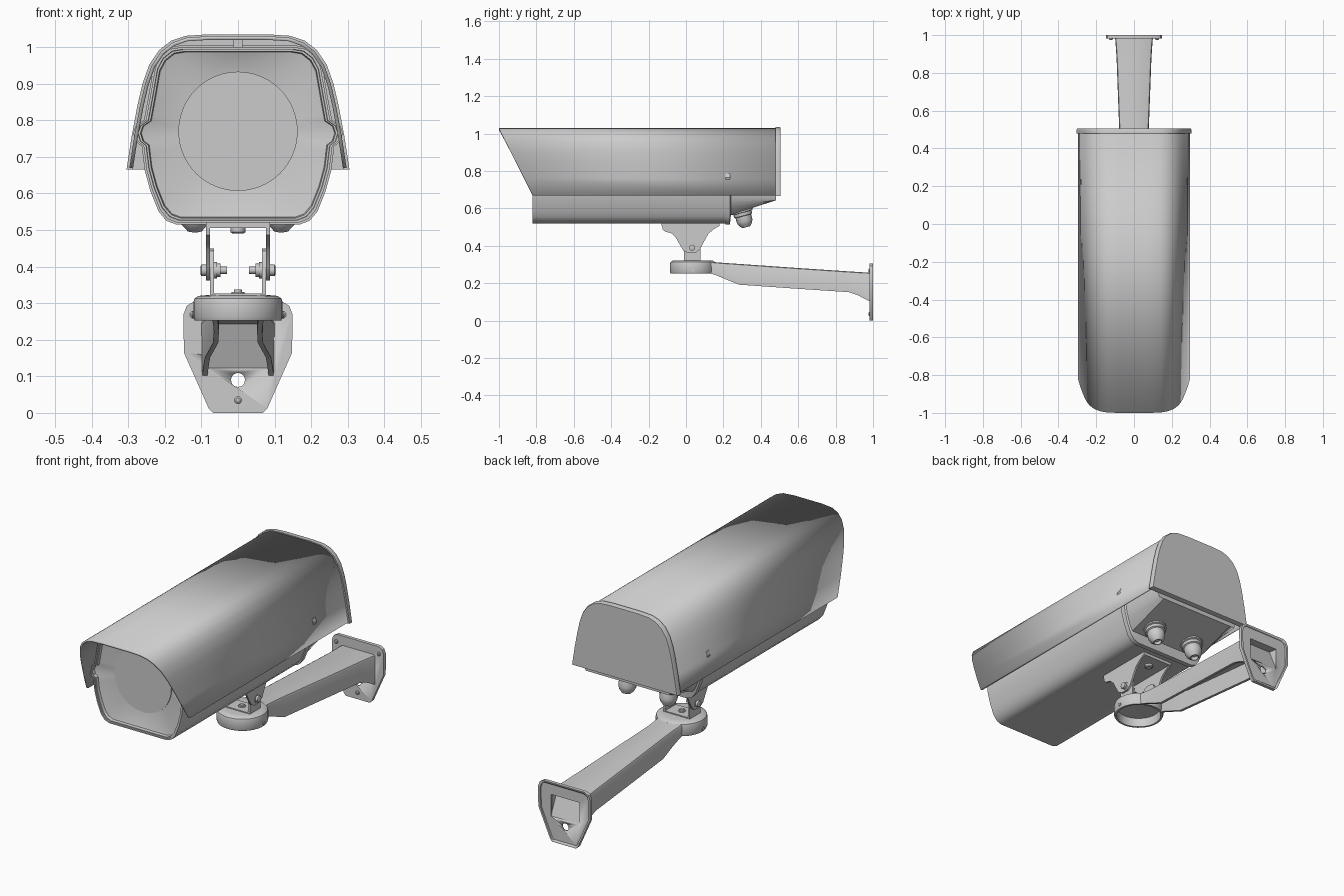
import bpy, bmesh, math
from mathutils import Vector, Matrix

if "Cube" in bpy.data.objects:
    bpy.data.objects.remove(bpy.data.objects["Cube"])

grey = bpy.data.materials.new("light grey metal")
grey.diffuse_color = (0.6, 0.6, 0.6, 1)
grey.use_nodes = True
grey.node_tree.nodes["Principled BSDF"].inputs["Base Color"].default_value = grey.diffuse_color


def make(name, bm, angle=35):
    bmesh.ops.remove_doubles(bm, verts=bm.verts, dist=1e-5)
    bmesh.ops.recalc_face_normals(bm, faces=bm.faces)
    me = bpy.data.meshes.new(name)
    bm.to_mesh(me)
    bm.free()
    ob = bpy.data.objects.new(name, me)
    bpy.context.collection.objects.link(ob)
    me.materials.append(grey)
    bpy.ops.object.select_all(action='DESELECT')
    ob.select_set(True)
    bpy.context.view_layer.objects.active = ob
    bpy.ops.object.shade_smooth_by_angle(angle=math.radians(angle))
    return ob


def loft(name, rings, closed=True, caps=True, angle=35):
    """Skin a list of equal-length point rings."""
    bm = bmesh.new()
    vs = [[bm.verts.new(p) for p in r] for r in rings]
    n = len(rings[0])
    for a, b in zip(vs, vs[1:]):
        for i in range(n if closed else n - 1):
            j = (i + 1) % n
            bm.faces.new((a[i], a[j], b[j], b[i]))
    if caps:
        bm.faces.new(vs[0])
        bm.faces.new(vs[-1])
    return make(name, bm, angle)


def prism_y(name, pts, y0, y1):
    return loft(name, [[(x, y, z) for x, z in pts] for y in (y0, y1)])


def prism_x(name, pts, x0, x1):
    return loft(name, [[(x, y, z) for y, z in pts] for x in (x0, x1)])


def box(name, x0, x1, y0, y1, z0, z1):
    return prism_y(name, [(x0, z0), (x1, z0), (x1, z1), (x0, z1)], y0, y1)


def lathe(name, profile, origin, axis, n=24, caps=True):
    """Revolve (radius, height) pairs around an axis."""
    m = Matrix.Translation(origin) @ Vector(axis).to_track_quat('Z', 'Y').to_matrix().to_4x4()
    ang = [2 * math.pi * i / n for i in range(n)]
    return loft(name, [[m @ Vector((r * math.cos(a), r * math.sin(a), h)) for a in ang]
                       for r, h in profile], caps=caps)


def mirrored(half):
    return half + [(-x, z) for x, z in reversed(half)]


def cut(ob, cutter):
    cutter.hide_render = True
    cutter.hide_viewport = True
    mod = ob.modifiers.new("cut", 'BOOLEAN')
    mod.operation = 'DIFFERENCE'
    mod.solver = 'EXACT'
    mod.object = cutter


# Sun visor: open arch with a slanted front edge
arch = mirrored([(-.297, .67), (-.283, .76), (-.268, .84), (-.254, .90), (-.236, .95),
                 (-.21, .988), (-.178, 1.013), (-.14, 1.026), (-.08, 1.03)])
slant = lambda z: -1 + (1.03 - z) * .18 / .36
visor = loft("sun_visor", [[(x, slant(z), z) for x, z in arch],
                           [(x, .485, z) for x, z in arch]], closed=False, caps=False)
sol = visor.modifiers.new("thickness", 'SOLIDIFY')
sol.thickness = .01
# keep the thickness on the inside of the arch
top = max(visor.data.polygons, key=lambda p: p.center.z)
sol.offset = -1 if top.normal.z > 0 else 1

# Rear lid of the visor
lid = [(x * 1.027, .665 + (z - .67) * 1.028) for x, z in arch]
small = [(x * .985, .85 + (z - .85) * .985) for x, z in lid]
loft("visor_rear_lid", [[(x, y, z) for x, z in p] for p, y in
                        ((lid, .478), (lid, .498), (small, .505))])
box("visor_rail", -.012, .012, -.78, .48, .99, 1.024)

# Camera housing with side ridges and a funnel-shaped front
corner = mirrored([(-.165, .52), (-.192, .53), (-.213, .555), (-.235, .61), (-.25, .665),
                   (-.258, .73), (-.274, .742), (-.281, .765), (-.274, .785), (-.252, .80),
                   (-.24, .865), (-.226, .945), (-.21, .975), (-.185, .995), (-.155, 1.0)])
outline = []
for (x0, z0), (x1, z1) in zip(corner, corner[1:] + corner[:1]):
    k = max(1, round(math.hypot(x1 - x0, z1 - z0) / .025))
    outline += [(x0 + (x1 - x0) * i / k, z0 + (z1 - z0) * i / k) for i in range(k)]
CZ, R = .77, .163


def ring(s, y, floor=0):
    return [(x * s, y, max(floor, CZ + (z - CZ) * s)) for x, z in outline]


def lens(y):
    return [(R * math.cos(a), y, CZ + R * math.sin(a))
            for a in (math.atan2(z - CZ, x) for x, z in outline)]


loft("housing", [lens(-.775), ring(.94, -.80), ring(.95, -.815), ring(.97, -.815),
                 ring(.975, -.82), ring(1, -.82), ring(1, .21)])
lathe("front_glass", [(R, 0), (R, .006)], (0, -.774, CZ), (0, -1, 0), 64)

# Rear end of the housing with sloping underside
loft("housing_rear", [ring(1.02, .21), ring(1.02, .235), ring(.99, .24, .565),
                      ring(.99, .48, .643)])

# Cable glands
for s in (-1, 1):
    lathe("cable_gland", [(.058, -.01), (.058, .012), (.05, .014), (.05, .03), (.043, .033),
                          (.043, .06), (.036, .078), (.024, .09), (.022, .094), (.018, .094),
                          (.018, .075)], (s * .118, .298, .59), (0, .26, -.97), 20)

# Tilt bracket under the housing
box("tilt_bracket_top", -.087, .087, -.13, .18, .505, .521)
cheek = [(-.13, .521), (-.125, .487), (-.11, .475), (-.08, .468), (-.055, .445), (-.03, .40),
         (-.015, .375), (.01, .362), (.05, .362), (.075, .38), (.095, .42), (.12, .465),
         (.15, .49), (.18, .507), (.18, .521)]
fork = [(-.012, .318), (.078, .318), (.078, .42), (.065, .442), (.045, .45), (.02, .45),
        (0, .442), (-.012, .42)]
for s in (-1, 1):
    prism_x("tilt_bracket_cheek", cheek, s * .077, s * .087)
    prism_x("fork_cheek", fork, s * .066, s * .076)
    lathe("tilt_bolt", [(.01, -.058), (.01, -.04), (.018, -.04), (.018, -.031), (.022, -.031),
                        (.022, .0), (.016, .0), (.016, .012), (.012, .014)],
          (s * .088, .033, .39), (s, 0, 0), 12)
    lathe("mount_bolt", [(.02, 0), (.02, .012), (.015, .016)], (0, .033 + s * .08, .506), (0, 0, -1), 12)
box("fork_base", -.076, .076, -.012, .078, .316, .327)
lathe("pan_bolt", [(.018, 0), (.018, .006), (.011, .006), (.011, .014)], (0, .033, .324), (0, 0, 1), 12)

# Round pan head, hollow underneath
lathe("pan_head", [(.085, .322), (.108, .32), (.119, .313), (.122, .302), (.122, .262),
                   (.118, .252), (.108, .252), (.106, .298), (.04, .30)],
      (0, .036, 0), (0, 0, 1), 40)
for s in (-1, 1):
    lathe("pan_screw", [(.009, 0), (.009, .006)], (s * .12, .036, .27), (s, 0, 0), 10)


# Wall arm: channel open at the bottom
def channel(y, w, top, bottom):
    t, b = .016, .012
    half = [(-w + .002, bottom), (-w, top - b), (-w + .004, top - .004), (-w + b, top)]
    inner = [(w - t, bottom), (w - t, top - t), (-w + t, top - t), (-w + t, bottom)]
    return [(x, y, z) for x, z in mirrored(half) + inner]


loft("wall_arm", [channel(*s) for s in (
    (.13, .072, .315, .252), (.16, .07, .312, .243), (.21, .068, .308, .222),
    (.285, .07, .303, .192), (.60, .082, .281, .17), (.87, .092, .263, .152),
    (.92, .095, .26, .135), (.987, .10, .256, .10))])

# Wall plate with opening, cable hole and recessed back
plate = mirrored([(-.072, .003), (-.08, .012), (-.148, .165), (-.149, .27), (-.14, .293),
                  (-.12, .305)])
plate[0], plate[-1] = (-.068, 0), (.068, 0)
wall = prism_y("wall_plate", plate, .982, 1.0)
cut(wall, prism_y("recess_cutter", [(x * .93, .155 + (z - .155) * .94) for x, z in plate], .99, 1.02))
cut(wall, box("opening_cutter", -.082, .082, .95, .995, .125, .238))
cut(wall, lathe("hole_cutter", [(.019, -.05), (.019, .05)], (0, .99, .09), (0, 1, 0), 20))
prism_x("sloped_web", [(.93, .25), (.937, .25), (.99, .12), (.983, .12)], -.086, .086)
for x, z in ((-.122, .268), (.122, .268), (0, .035)):
    lathe("wall_screw", [(.01, 0), (.01, .005), (.006, .008)], (x, .983, z), (0, -1, 0), 12)
